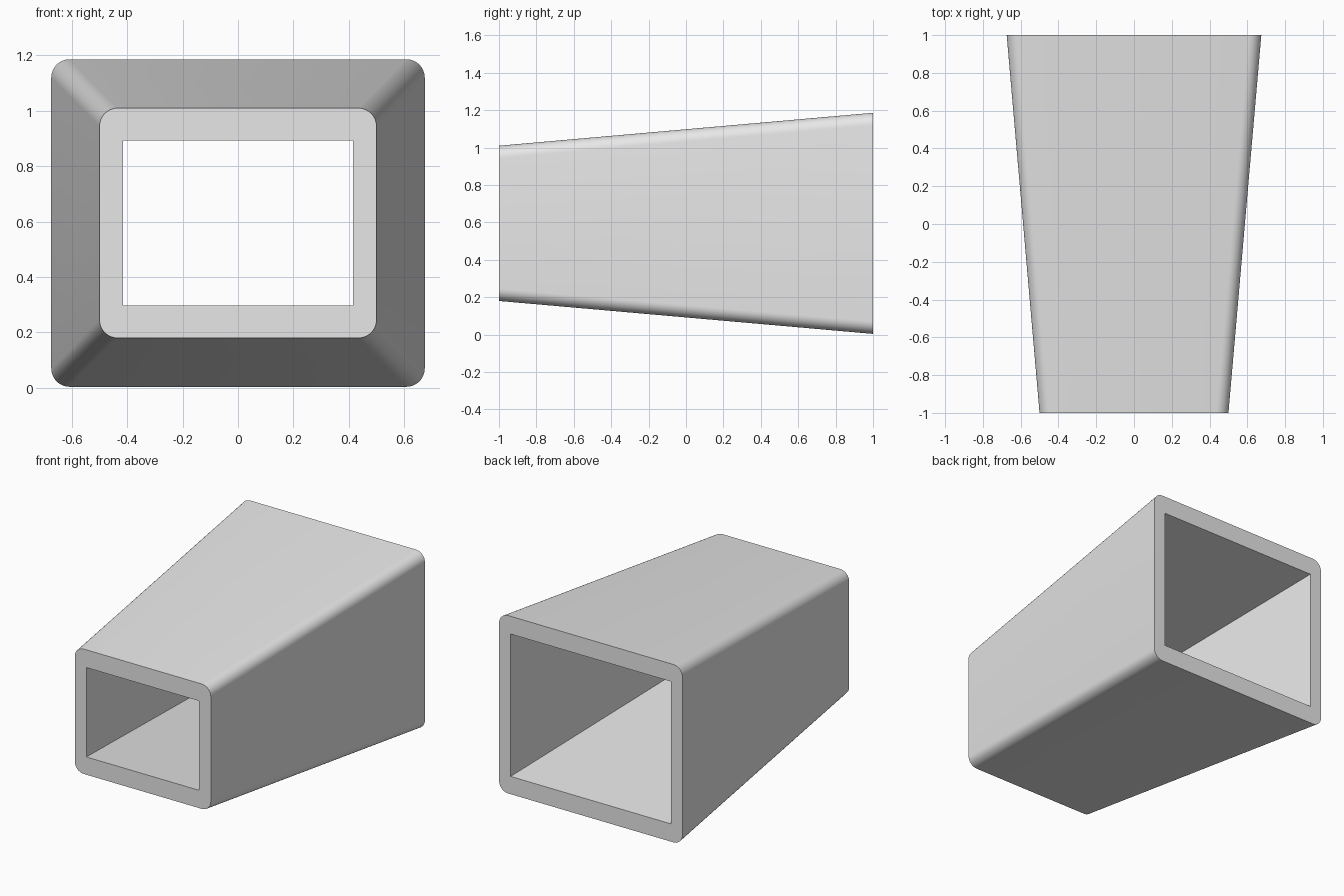
import bpy
import bmesh
from math import cos, sin, pi

cube = bpy.data.objects.get("Cube")
if cube:
    bpy.data.objects.remove(cube, do_unlink=True)

MID_Z = 0.595             # height of the tube axis
RADIUS = 0.066            # rounding of the outer corners
WALL_X, WALL_Z = 0.085, 0.118
STEPS = 8                 # segments per rounded corner
CORNERS = [(1, 1), (-1, 1), (-1, -1), (1, -1)]

grey = bpy.data.materials.new("light grey")
grey.use_nodes = True
grey.diffuse_color = (0.8, 0.8, 0.8, 1)
grey.node_tree.nodes["Principled BSDF"].inputs["Base Color"].default_value = (0.8, 0.8, 0.8, 1)

bm = bmesh.new()


def end_section(y, half_x, half_z):
    """Four rounded outer corners and four sharp opening corners at one end."""
    arcs, opening = [], []
    for i, (sx, sz) in enumerate(CORNERS):
        cx, cz = sx * (half_x - RADIUS), sz * (half_z - RADIUS)
        arc = []
        for k in range(STEPS + 1):
            a = (i + k / STEPS) * pi / 2
            arc.append(bm.verts.new((cx + RADIUS * cos(a), y, MID_Z + cz + RADIUS * sin(a))))
        arcs.append(arc)
        opening.append(bm.verts.new((sx * (half_x - WALL_X), y, MID_Z + sz * (half_z - WALL_Z))))
    return arcs, opening


def bridge(loop_a, loop_b):
    for i in range(len(loop_a)):
        j = (i + 1) % len(loop_a)
        bm.faces.new((loop_a[i], loop_a[j], loop_b[j], loop_b[i]))


front = end_section(-1, 0.5, 0.415)
back = end_section(1, 0.674, 0.591)

# Flat rims at both ends
for arcs, opening in (front, back):
    for i in range(4):
        j = (i + 1) % 4
        bm.faces.new([opening[i]] + arcs[i])
        bm.faces.new((opening[i], arcs[i][-1], arcs[j][0], opening[j]))

# Outer shell and inner walls
bridge(sum(front[0], []), sum(back[0], []))
bridge(front[1], back[1])

bmesh.ops.recalc_face_normals(bm, faces=bm.faces[:])
mesh = bpy.data.meshes.new("tapered_tube")
bm.to_mesh(mesh)
bm.free()
mesh.materials.append(grey)

tube = bpy.data.objects.new("tapered_tube", mesh)
bpy.context.collection.objects.link(tube)
bpy.ops.object.select_all(action="DESELECT")
tube.select_set(True)
bpy.context.view_layer.objects.active = tube
bpy.ops.object.shade_smooth_by_angle(angle=pi / 6)
